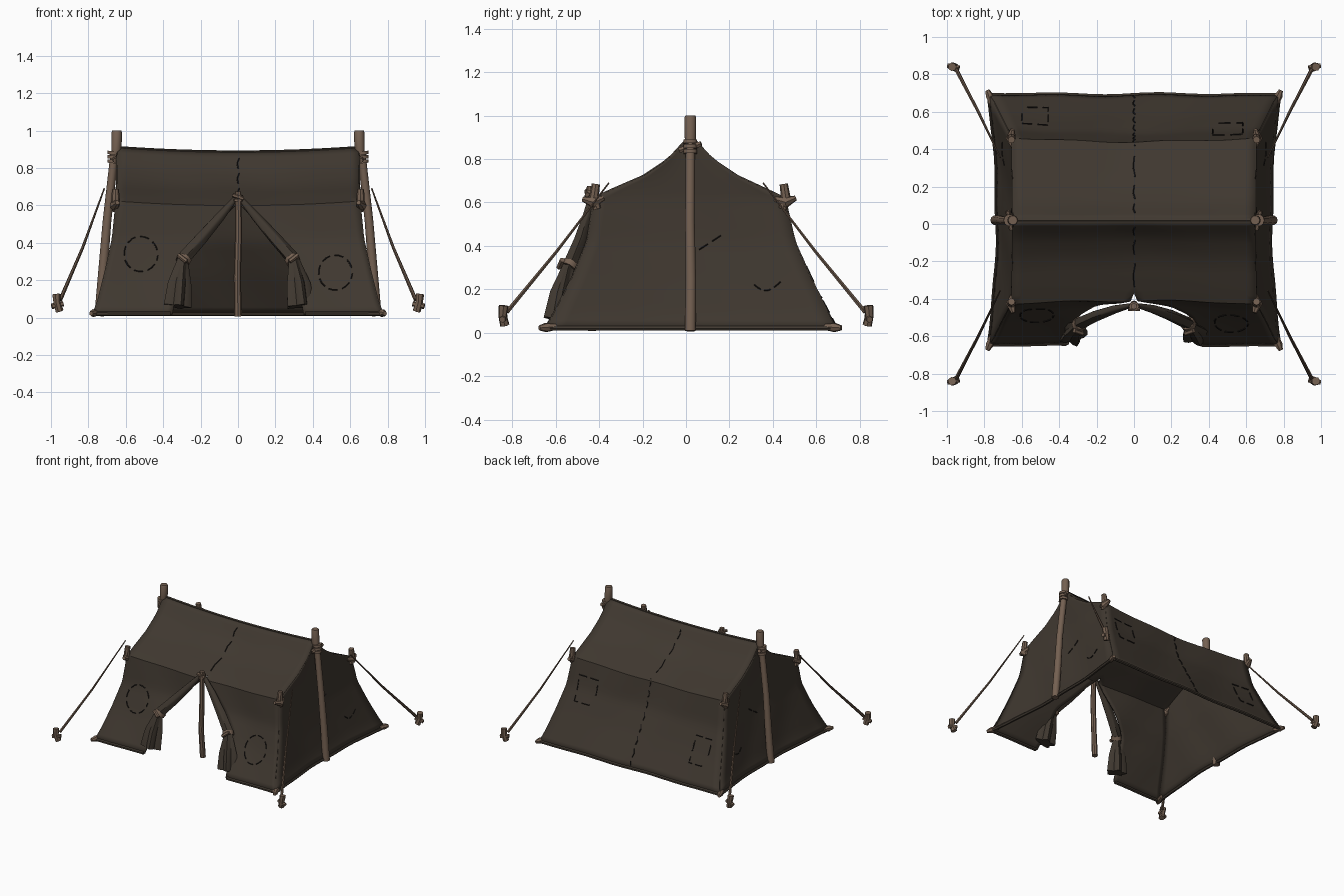
import bpy, bmesh, math
from mathutils import Vector

if "Cube" in bpy.data.objects:
    bpy.data.objects.remove(bpy.data.objects["Cube"])


def material(name, rgb):
    m = bpy.data.materials.new(name)
    m.diffuse_color = (*rgb, 1)
    m.use_nodes = True
    m.node_tree.nodes["Principled BSDF"].inputs["Base Color"].default_value = m.diffuse_color
    return m


CANVAS = material("dark canvas", (0.050, 0.039, 0.029))
WOOD = material("weathered wood", (0.175, 0.118, 0.083))
ROPE = material("rope", (0.12, 0.08, 0.056))
THREAD = material("dark thread", (0.012, 0.010, 0.009))


def finish(name, bm, mat, thick=0, angle=40):
    bmesh.ops.recalc_face_normals(bm, faces=bm.faces)
    me = bpy.data.meshes.new(name)
    bm.to_mesh(me)
    bm.free()
    me.materials.append(mat)
    ob = bpy.data.objects.new(name, me)
    bpy.context.collection.objects.link(ob)
    if thick:
        mod = ob.modifiers.new("thickness", "SOLIDIFY")
        mod.thickness, mod.offset = thick, 0
    bpy.ops.object.select_all(action="DESELECT")
    ob.select_set(True)
    bpy.context.view_layer.objects.active = ob
    bpy.ops.object.shade_smooth_by_angle(angle=math.radians(angle))
    return ob


def sheets(name, grids, mat):
    bm = bmesh.new()
    for rows in grids:
        vs = [[bm.verts.new(p) for p in r] for r in rows]
        for a, b in zip(vs, vs[1:]):
            for i in range(len(a) - 1):
                bm.faces.new((a[i], a[i + 1], b[i + 1], b[i]))
    bmesh.ops.remove_doubles(bm, verts=bm.verts, dist=0.0005)
    return finish(name, bm, mat, 0.01)


def tubes(name, paths, radii, mat, sides=8, pleat=0, squash=1):
    """Sweep a ring along each path; radii is one number or one per point."""
    bm = bmesh.new()
    for path in paths:
        pts = [Vector(p) for p in path]
        rad = radii if isinstance(radii, (list, tuple)) else [radii] * len(pts)
        rings = []
        for i, p in enumerate(pts):
            t = (pts[min(i + 1, len(pts) - 1)] - pts[max(i - 1, 0)]).normalized()
            ref = Vector((1, 0, 0)) if abs(t.x) < 0.85 else Vector((0, 0, 1))
            u = (ref - t * ref.dot(t)).normalized()
            v = t.cross(u)
            ring = []
            for k in range(sides):
                a = 2 * math.pi * k / sides
                r = rad[i] * (1 + pleat * i / len(pts) * math.cos(5 * a))
                ring.append(bm.verts.new(p + u * r * math.cos(a) + v * r * squash * math.sin(a)))
            rings.append(ring)
        for a, b in zip(rings, rings[1:]):
            for k in range(sides):
                bm.faces.new((a[k], a[(k + 1) % sides], b[(k + 1) % sides], b[k]))
        bm.faces.new(rings[0])
        bm.faces.new(rings[-1])
    return finish(name, bm, mat)


def lerp(table, z):
    if z >= table[0][0]:
        return table[0][1]
    for (z0, v0), (z1, v1) in zip(table, table[1:]):
        if z >= z1:
            return v0 + (v1 - v0) * (z0 - z) / (z0 - z1)
    return table[-1][1]


# Tent profile: depth, half width and door opening against height
BACK = [(.91, .02), (.80, .12), (.72, .24), (.66, .37), (.62, .455), (.42, .50), (.24, .58), (.02, .69)]
FRONT = [(.91, .02), (.80, -.08), (.72, -.20), (.66, -.34), (.62, -.425), (.42, -.455), (.24, -.53), (.02, -.645)]
WIDTH = [(.91, .645), (.62, .65), (.42, .67), (.24, .71), (.08, .75), (.02, .775)]
DOOR = [(.64, 0), (.31, .30), (.02, .35)]
LEVELS = [.91 - .0315 * i for i in range(9)] + [.64, .62] + [.60 - .0387 * i for i in range(1, 16)]
LEVELS[-1] = .02


def skin(table, x, z):
    f = 1 - min(1, abs(x) / lerp(WIDTH, z)) ** 2
    edge = min(1, (.91 - z) * 6)
    y = lerp(table, z)
    y += edge * f * (.006 * math.sin(11 * x + 9 * z) - (.02 if y > 0 else -.02) * math.sin(math.pi * z))
    return (x, y, z - .024 * f * min(1, z / .6) ** 2)


def wall(side, y, z, out=0):
    y0, y1 = lerp(FRONT, z), lerp(BACK, z)
    s = (2 * y - y0 - y1) / max(y1 - y0, .001)
    x = lerp(WIDTH, z) - .047 * (1 - s * s) * (1 - z / .91)
    x += .005 * (1 - s * s) * math.sin(13 * y + 8 * z)
    return (side * (x + out), y, z)


# Canvas: back sheet, front sheet with door opening, two end walls
N = 24
sheets("back_canvas", [[[skin(BACK, lerp(WIDTH, z) * (2 * i / N - 1), z) for i in range(N + 1)]
                        for z in LEVELS]], CANVAS)
sheets("front_canvas", [[[skin(FRONT, s * (lerp(DOOR, z) + (lerp(WIDTH, z) - lerp(DOOR, z)) * i / 14), z)
                          for i in range(15)] for z in LEVELS] for s in (-1, 1)], CANVAS)
for s, side in ((-1, "left"), (1, "right")):
    sheets(side + "_end_wall", [[[wall(s, lerp(FRONT, z) + (lerp(BACK, z) - lerp(FRONT, z)) * i / 16, z)
                                  for i in range(17)] for z in LEVELS]], CANVAS)

# Rolled hems along the ground
hems = [[skin(BACK, .77 * (i / 10 - 1), .02) for i in range(21)]]
for s in (-1, 1):
    hems.append([skin(FRONT, s * (.36 + .041 * i), .02) for i in range(11)])
    hems.append([wall(s, -.645 + 1.335 * i / 16, .02) for i in range(17)])
tubes("ground_hem", hems, .012, CANVAS, 6)
tubes("ridge_hem", [[(x / 10 * .65, .02, .908 - .024 * (1 - (x / 10) ** 2)) for x in range(-10, 11)]],
      .010, CANVAS, 6)

# Door flaps: rolled at the top, tied, then flaring in pleats
for s, side in ((-1, "left"), (1, "right")):
    tubes(side + "_door_flap",
          [[(s * .015, -.435, .635), (s * .10, -.455, .535), (s * .20, -.49, .42), (s * .285, -.53, .325),
            (s * .30, -.545, .29), (s * .318, -.57, .18), (s * .33, -.59, .06)]],
          [.014, .025, .032, .034, .032, .058, .066], CANVAS, 20, .28, .85)
    tubes(side + "_flap_tie", [[(s * .285, -.53, .32), (s * .297, -.543, .298)]], .040, WOOD, 10)
    tubes(side + "_flap_knot", [[(s * .32, -.57, .335), (s * .275, -.585, .30)]], .013, WOOD, 6)

# End poles, caps and lashings
for s, side in ((-1, "left"), (1, "right")):
    tubes(side + "_end_pole",
          [[(s * .742, .02, .008), (s * .722, .022, .25), (s * .700, .018, .52), (s * .662, .02, .86),
            (s * .650, .02, .89), (s * .648, .02, .99), (s * .648, .02, 1.0)]],
          [.026, .025, .023, .022, .027, .028, .024], WOOD, 10)
    tubes(side + "_pole_lashing", [[(s * .666, .02, z), (s * .664, .02, z + .018)] for z in (.825, .848, .871)],
          .033, WOOD, 10)
    tubes(side + "_lashing_knot", [[(s * .655, -.03, .84), (s * .675, .07, .87)]], .014, WOOD, 6)

# Door pole with its lashing
tubes("door_pole", [[(0, -.43, .008), (-.004, -.445, .22), (.003, -.445, .45), (0, -.44, .675)]],
      [.021, .019, .019, .017], WOOD, 8)
tubes("door_pole_lashing", [[(0, -.44, z), (0, -.44, z + .014)] for z in (.62, .642)], .027, WOOD, 8)
tubes("door_pole_knot", [[(-.03, -.455, .655), (.03, -.455, .635)]], .011, WOOD, 6)

# Eave toggles, guy ropes, ground pegs and corner pegs, four of each
toggles, wraps, guys, loops, pegs, corners = [], [], [], [], [], []
for s in (-1, 1):
    for f in (-1, 1):
        y = .46 if f > 0 else -.425
        toggles.append([(s * .652, y - f * .015, .57), (s * .655, y, .62), (s * .655, y - f * .01, .685)])
        wraps.append([(s * .645, y - .05, .615), (s * .66, y, .60), (s * .65, y + .045, .62)])
        guys.append([(s * .715, f * .355, .69), (s * .83, f * .595, .375), (s * .95, f * .825, .095)])
        pegs.append([(s * .955, f * .835, .035), (s * .968, f * .845, .08), (s * .972, f * .84, .125)])
        loops.append([(s * .935, f * .835, .075), (s * .996, f * .846, .06)])
        cy = .685 if f > 0 else -.645
        corners.append([(s * .755, cy - f * .05, .028), (s * .772, cy, .024), (s * .785, cy + f * .03, .022)])
tubes("eave_toggles", toggles, [.020, .023, .019], WOOD, 8)
tubes("eave_wraps", wraps, [.012, .028, .012], WOOD, 7)
tubes("guy_ropes", guys, [.004, .008, .011], ROPE, 6)
tubes("ground_pegs", pegs, [.022, .020, .023], WOOD, 7)
tubes("peg_crossbars", loops, .015, WOOD, 6)
tubes("corner_pegs", corners, [.015, .022, .012], WOOD, 7)


# Dark stitching: centre seam and patch outlines
def lift(table, x, z):
    p = skin(table, x, z)
    return (p[0], p[1] + (.006 if table is BACK else -.006), p[2] + .003)


def dashes(place, outline):
    return [[place(*a), place(*b)] for i, (a, b) in enumerate(zip(outline, outline[1:])) if i % 3]


def circle(x, z, r):
    return [(x + r * math.cos(i * .27), z + r * 1.05 * math.sin(i * .27)) for i in range(24)]


def box(x, z, w, h):
    c = [(x - w, z - h), (x + w, z - h), (x + w, z + h), (x - w, z + h), (x - w, z - h)]
    return [(a[0] + (b[0] - a[0]) * k / 5, a[1] + (b[1] - a[1]) * k / 5)
            for a, b in zip(c, c[1:]) for k in range(5)]


seam = [(.006 * math.sin(i * 2.1), .90 - .027 * i) for i in range(33)]
back = lambda x, z: lift(BACK, x, z)
front = lambda x, z: lift(FRONT, x, z)
stitches = dashes(back, seam) + dashes(front, seam[:10])
stitches += dashes(back, box(.5, .42, .08, .09)) + dashes(back, box(-.53, .25, .07, .09))
stitches += dashes(front, circle(-.52, .34, .09)) + dashes(front, circle(.52, .24, .09))
for s in (-1, 1):
    arc = [(.30 + .015 * i, .235 - .04 * math.sin(i * .35)) for i in range(10)]
    slit = [(.04 + .02 * i, .37 + .013 * i) for i in range(7)]
    for line in (arc, slit):
        stitches += dashes(lambda y, z: wall(s, y, z, .006), line)
tubes("stitching", stitches, .0042, THREAD, 5)
